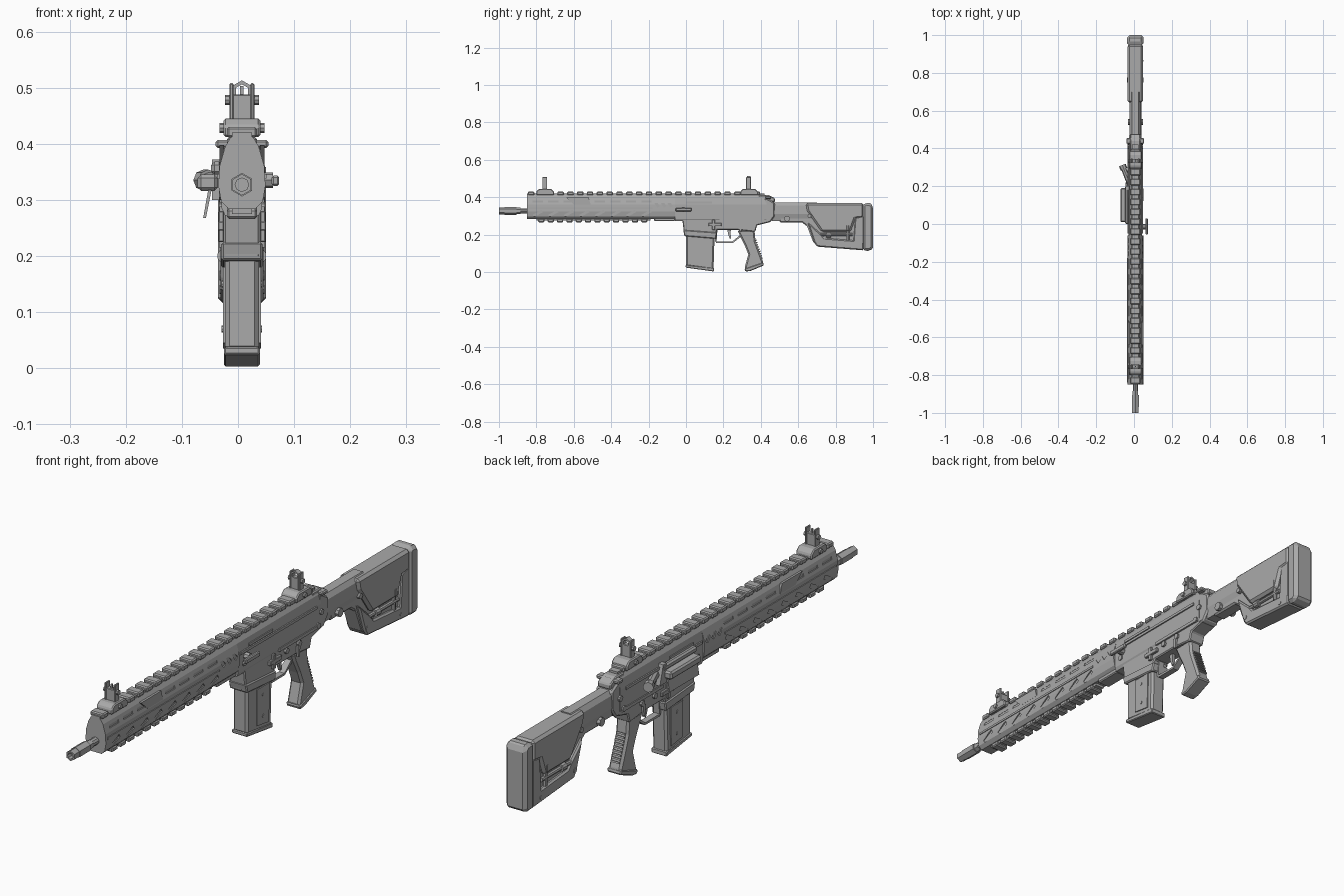
import bpy, bmesh, math
from mathutils import Vector, Matrix

if "Cube" in bpy.data.objects:
    bpy.data.objects.remove(bpy.data.objects["Cube"])

CX = 0.007  # centre plane of the body
grey = bpy.data.materials.new("mid_grey")
grey.use_nodes = True
COLOUR = (0.4, 0.4, 0.4, 1)
grey.diffuse_color = COLOUR
grey.node_tree.nodes["Principled BSDF"].inputs["Base Color"].default_value = COLOUR


def finish(name, bm, bevel=0):
    bmesh.ops.recalc_face_normals(bm, faces=bm.faces)
    me = bpy.data.meshes.new(name)
    bm.to_mesh(me)
    bm.free()
    me.materials.append(grey)
    ob = bpy.data.objects.new(name, me)
    bpy.context.scene.collection.objects.link(ob)
    if bevel:
        m = ob.modifiers.new("bevel", 'BEVEL')
        m.width, m.segments, m.limit_method = bevel, 1, 'ANGLE'
        m.angle_limit = math.radians(40)
    return ob


def loft(bm, rings):
    loops = [[bm.verts.new(p) for p in r] for r in rings]
    n = len(loops[0])
    for a, b in zip(loops, loops[1:]):
        for i in range(n):
            bm.faces.new((a[i], a[(i + 1) % n], b[(i + 1) % n], b[i]))
    bm.faces.new(loops[0])
    bm.faces.new(loops[-1])


def slab(name, yz, half, x=CX, bevel=0):
    """Side profile extruded across the width."""
    bm = bmesh.new()
    loft(bm, [[(x + s * half, y, z) for y, z in yz] for s in (-1, 1)])
    return finish(name, bm, bevel)


def along(name, half_xz, ys, scales=None):
    """Mirrored cross-section swept along the length."""
    ring = half_xz + [(-x, z) for x, z in reversed(half_xz)]
    bm = bmesh.new()
    scales = scales or [1] * len(ys)
    loft(bm, [[(CX + x * s, y, z) for x, z in ring] for y, s in zip(ys, scales)])
    return finish(name, bm)


def add_box(bm, x, y, z, tilt=0):
    """Box from (min, max) ranges, tilted about the width axis."""
    c = Vector([(a + b) / 2 for a, b in (x, y, z)])
    size = [b - a for a, b in (x, y, z)]
    mat = Matrix.Translation(c) @ Matrix.Rotation(tilt, 4, 'X') @ Matrix.Diagonal((*size, 1))
    bmesh.ops.create_cube(bm, size=1, matrix=mat)


def box(name, x, y, z, bevel=0, tilt=0):
    bm = bmesh.new()
    add_box(bm, x, y, z, tilt)
    return finish(name, bm, bevel)


def mid(h):
    return (CX - h, CX + h)


def rod(name, a, b, r, sides=8, r2=None):
    a, b = Vector(a), Vector(b)
    bm = bmesh.new()
    mat = Matrix.Translation((a + b) / 2) @ (b - a).to_track_quat('Z', 'Y').to_matrix().to_4x4()
    bmesh.ops.create_cone(bm, cap_ends=True, segments=sides, radius1=r,
                          radius2=r if r2 is None else r2, depth=(b - a).length, matrix=mat)
    return finish(name, bm)


def cut(ob, cutter):
    m = ob.modifiers.new("cut", 'BOOLEAN')
    m.operation, m.object, m.solver = 'DIFFERENCE', cutter, 'EXACT'
    bpy.context.view_layer.update()
    me = bpy.data.meshes.new_from_object(ob.evaluated_get(bpy.context.evaluated_depsgraph_get()))
    ob.modifiers.clear()
    ob.data = me
    bpy.data.objects.remove(cutter)


# Barrel and muzzle device
for name, y0, y1, r in (("muzzle_tip", -1, -0.97, .019), ("muzzle_body", -.97, -.905, .021),
                        ("muzzle_collar", -.905, -.885, .017), ("barrel", -.885, -.8, .014)):
    tube = rod(name, (CX, y0, .327), (CX, y1, .327), r, 6 if "muzzle" in name else 10)
    if name == "muzzle_tip":
        cut(tube, rod("bore", (CX, -1.01, .327), (CX, -.98, .327), .012, 8))

# Handguard with slotted sides
guard = along("handguard", [(.02, .412), (.03, .395), (.04, .36), (.042, .325), (.037, .297), (.024, .284)],
              (-.85, -.06))
bm = bmesh.new()
for s in (-1, 1):
    side = sorted((CX + s * .0325, CX + s * .06))
    low = sorted((CX + s * .037, CX + s * .06))
    for i in range(8):
        y = -.82 + i * .083
        add_box(bm, side, (y, y + .055), (.372, .383))
        add_box(bm, low, (y, y + .055), (.306, .320), .5)
    for i in range(3):
        add_box(bm, low, (-.165 + i * .035, -.15 + i * .035), (.345, .385), .6)
cut(guard, finish("slots", bm))
for s in (-1, 1):
    slab("guard_window_plate", [(-.64, .398), (-.52, .398), (-.51, .362), (-.60, .362)], .004, CX + s * .036)
    box("guard_side_rib", sorted((CX + s * .038, CX + s * .044)), (-.84, -.18), (.338, .346))
slab("guard_rear_clamp", [(-.17, .272), (-.06, .272), (-.05, .30), (-.17, .30)], .027, bevel=.004)

# Top and bottom accessory rails
along("top_rail", [(.018, .42), (.018, .404)], (-.85, .42))
bm = bmesh.new()
for i in range(24):
    y = -.845 + i * .0525
    add_box(bm, mid(.027), (y, y + .034), (.411, .430))
finish("top_rail_teeth", bm, .004)
along("bottom_rail", [(.018, .288), (.018, .275)], (-.80, -.19))
bm = bmesh.new()
for i in range(12):
    y = -.79 + i * .05
    add_box(bm, mid(.027), (y, y + .033), (.266, .284))
finish("bottom_rail_teeth", bm, .004)

# Upper and lower receiver
along("upper_receiver", [(.02, .412), (.03, .395), (.036, .36), (.036, .285), (.03, .272)], (-.06, .43))
slab("lower_receiver", [(-.02, .285), (-.01, .20), (.0, .19), (.155, .185), (.165, .225), (.28, .225),
                        (.37, .215), (.38, .25), (.44, .265), (.455, .30), (.43, .31), (.2, .30)], .033, bevel=.004)
slab("magazine_well_lip", [(-.015, .225), (-.008, .192), (.16, .178), (.165, .212)], .037, bevel=.004)
for s in (-1, 1):
    x = CX + s * .036
    box("receiver_ledge", sorted((x, x + s * .005)), (-.05, .40), (.352, .362))
    box("receiver_groove_bar", sorted((x, x + s * .004)), (.0, .14), (.366, .376))
    box("receiver_lower_ledge", sorted((x - s * .004, x + s * .004)), (.18, .42), (.276, .288))
    for y, z in ((-.025, .312), (.225, .262), (.3, .262), (.41, .285), (.43, .33)):
        rod("receiver_pin", (CX, y, z), (CX + s * .041, y, z), .011)
    box("bolt_catch", sorted((x - s * .004, x + s * .007)), (.12, .19), (.245, .262), .002)
    box("bolt_catch_stem", sorted((x - s * .004, x + s * .006)), (.14, .155), (.225, .28), .002)
    slab("safety_lever", [(.285, .255), (.30, .255), (.297, .215), (.288, .215)], .004, CX + s * .037)

# Button on the left, port cover and forward assist on the right
rod("side_button", (CX + .03, -.015, .335), (.062, -.015, .335), .014)
box("side_paddle", (.06, .073), (-.055, .03), (.325, .343), .003)
box("port_hinge", (-.072, -.036), (.01, .19), (.316, .345), .006)
slab("case_deflector", [(.18, .30), (.22, .30), (.20, .372), (.18, .372)], .010, -.036)
box("port_frame", (-.048, -.028), (.0, .20), (.345, .368), .006)
bm = bmesh.new()
loft(bm, [[(-.047, y, .318), (-.053, y, .318), (-.062, y, .268), (-.057, y, .268)] for y in (.01, .185)])
finish("port_cover", bm)
rod("forward_assist", (-.022, .215, .335), (-.058, .30, .335), .016, 8, .013)
rod("forward_assist_cap", (-.053, .29, .335), (-.062, .312, .335), .019)

# Charging handle and end plate
box("charging_handle", (CX - .047, CX + .047), (.425, .455), (.392, .407), .004)
slab("handle_neck", [(.39, .412), (.44, .412), (.475, .395), (.475, .375), (.39, .375)], .027, bevel=.004)
slab("end_plate", [(.42, .40), (.45, .385), (.475, .37), (.475, .30), (.45, .265), (.42, .265)], .034, bevel=.006)

# Magazine
slab("magazine", [(.0, .2), (.0, .032), (.147, .012), (.153, .2)], .030, bevel=.008)
slab("magazine_floor", [(-.002, .038), (-.002, .024), (.15, .003), (.15, .022)], .032, bevel=.003)
for s in (-1, 1):
    slab("magazine_panel", [(.055, .18), (.055, .045), (.125, .035), (.128, .18)], .003, CX + s * .031)
    for z in (.07, .15):
        rod("magazine_stud", (CX, .09, z), (CX + s * .036, .09, z), .006)

# Trigger and its guard
slab("trigger_guard_bottom", [(.155, .164), (.165, .155), (.25, .155), (.295, .19), (.292, .2), (.247, .163)], .012)
slab("trigger_guard_front", [(.155, .164), (.163, .155), (.168, .225), (.157, .225)], .012)
slab("trigger", [(.22, .23), (.24, .23), (.238, .205), (.242, .18), (.235, .176), (.226, .2)], .006)

# Pistol grip with a ribbed back
slab("pistol_grip", [(.275, .225), (.29, .19), (.315, .14), (.333, .095), (.312, .018), (.325, .004), (.345, .006),
                     (.415, .038), (.412, .055), (.372, .165), (.366, .225)], .026, bevel=.008)
slab("grip_base", [(.312, .018), (.318, .003), (.345, .006), (.417, .036), (.413, .052)], .029, bevel=.004)
for i in range(9):
    t = i / 8
    y, z = .374 + t * .033, .168 - t * .095
    box("grip_rib", mid(.018), (y - .012, y + .004), (z - .003, z + .003), tilt=.35)

# Stock: neck, thin core, proud panels, butt pad
along("stock_neck", [(.018, .372), (.03, .355), (.032, .31), (.022, .272)], (.46, .70))
slab("stock_neck_collar", [(.5, .265), (.62, .265), (.66, .235), (.69, .235), (.69, .30), (.5, .30)], .026, bevel=.006)
slab("stock_core", [(.64, .35), (.645, .25), (.68, .16), (.71, .135), (.95, .122), (.95, .35)], .026)
slab("cheek_piece", [(.64, .368), (.648, .325), (.725, .215), (.88, .215), (.905, .285), (.95, .29), (.95, .368)],
     .041, bevel=.010)
slab("stock_toe", [(.648, .27), (.685, .16), (.70, .136), (.95, .116), (.95, .165), (.74, .182), (.72, .205)],
     .038, bevel=.006)
slab("stock_rear_frame", [(.905, .29), (.895, .16), (.95, .15), (.95, .30)], .038, bevel=.004)
slab("butt_pad", [(.945, .358), (.955, .37), (.985, .368), (1, .355), (1, .13), (.985, .112), (.945, .116)],
     .043, bevel=.012)
for s in (-1, 1):
    x = CX + s * .03
    rod("adjuster_screw", (x, .715, .20), (x, .89, .20), .008)
    rod("adjuster_wheel", (x, .75, .20), (x, .775, .20), .014, 10)
    rod("adjuster_post", (x, .865, .17), (x, .865, .28), .008)
    rod("adjuster_post_wheel", (x, .865, .225), (x, .865, .25), .013, 10)
    for y, z, r in ((.54, .285, .016), (.70, .165, .009), (.90, .14, .008), (.66, .30, .010)):
        rod("stock_bolt", (CX, y, z), (CX + s * .040, y, z), r)


# Folding sights
def sight(name, y):
    slab(name + "_base", [(y - .045, .412), (y - .045, .432), (y - .03, .445), (y + .035, .445),
                          (y + .05, .43), (y + .05, .412)], .033, bevel=.004)
    rod(name + "_clamp_bolt", (CX - .04, y, .428), (CX + .04, y, .428), .009)
    box(name + "_stem", mid(.018), (y - .010, y + .010), (.44, .488), .002)
    rod(name + "_pivot", (CX - .030, y, .478), (CX + .030, y, .478), .009)
    for s in (-1, 1):
        box(name + "_wing", sorted((CX + s * .015, CX + s * .022)), (y - .013, y + .013), (.44, .508), .002)


sight("front_sight", -.755)
box("front_sight_post", mid(.003), (-.758, -.752), (.485, .503))
sight("rear_sight", .335)
ring = rod("rear_sight_ring", (CX, .325, .494), (CX, .345, .494), .019, 6)
cut(ring, rod("ring_hole", (CX, .31, .494), (CX, .36, .494), .012, 6))
